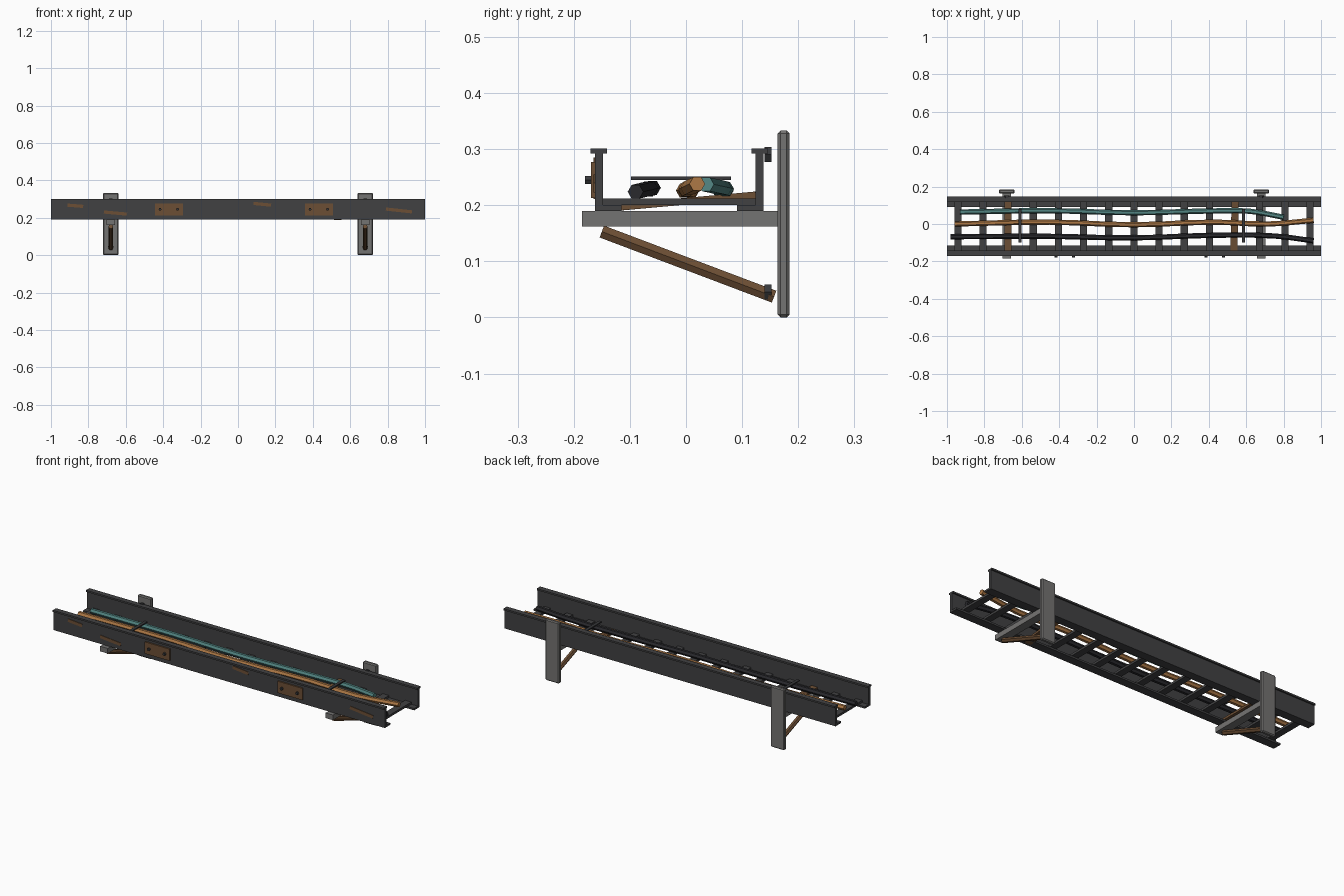
import bpy, bmesh, math
from mathutils import Matrix, Vector

if "Cube" in bpy.data.objects:
    bpy.data.objects.remove(bpy.data.objects["Cube"], do_unlink=True)


def material(name, rgb):
    m = bpy.data.materials.new(name)
    m.use_nodes = True
    m.diffuse_color = (*rgb, 1)
    bsdf = m.node_tree.nodes["Principled BSDF"]
    bsdf.inputs["Base Color"].default_value = (*rgb, 1)
    bsdf.inputs["Roughness"].default_value = 0.8
    return m


STEEL = material("dark_steel", (0.053, 0.053, 0.055))
GREY = material("bracket_grey", (0.175, 0.172, 0.168))
RUST = material("rust_brown", (0.152, 0.078, 0.035))
COPPER = material("copper_orange", (0.42, 0.19, 0.06))
TEAL = material("faded_teal", (0.085, 0.235, 0.225))
BLACK = material("cable_black", (0.023, 0.023, 0.027))
BOLT = material("bolt_dark", (0.038, 0.039, 0.042))


def finish(name, bm, mat):
    bmesh.ops.recalc_face_normals(bm, faces=bm.faces)
    me = bpy.data.meshes.new(name)
    bm.to_mesh(me)
    bm.free()
    me.materials.append(mat)
    ob = bpy.data.objects.new(name, me)
    bpy.context.collection.objects.link(ob)
    return ob


def box(name, centre, size, mat, rot=None):
    bm = bmesh.new()
    bmesh.ops.create_cube(bm, size=1, matrix=Matrix.Diagonal((*size, 1)))
    ob = finish(name, bm, mat)
    ob.location = centre
    if rot:
        ob.rotation_euler = rot
    return ob


def extrude(name, ring, offset, mat):
    """Extrude a closed ring of points along an offset."""
    bm = bmesh.new()
    face = bm.faces.new([bm.verts.new(p) for p in ring])
    new = bmesh.ops.extrude_face_region(bm, geom=[face])["geom"]
    verts = [v for v in new if isinstance(v, bmesh.types.BMVert)]
    bmesh.ops.translate(bm, verts=verts, vec=offset)
    return finish(name, bm, mat)


def hex_rod(name, start, end, radius, mat):
    """Six-sided rod lying in a plane of constant x."""
    start, axis = Vector(start), Vector(end) - Vector(start)
    side = Vector((1, 0, 0))
    up = side.cross(axis).normalized()
    angles = [math.radians(60 * k) for k in range(6)]
    ring = [start + radius * (side * math.cos(a) + up * math.sin(a)) for a in angles]
    return extrude(name, ring, axis, mat)


def cable(name, points, mat):
    """Six-sided tube through a few points."""
    cu = bpy.data.curves.new(name, "CURVE")
    cu.dimensions = "3D"
    cu.bevel_depth = 0.014
    cu.bevel_resolution = 1
    cu.resolution_u = 3
    cu.use_fill_caps = True
    cu.materials.append(mat)
    sp = cu.splines.new("BEZIER")
    sp.use_smooth = False
    sp.bezier_points.add(len(points) - 1)
    for bp, co in zip(sp.bezier_points, points):
        bp.co = co
        bp.handle_left_type = bp.handle_right_type = "AUTO"
    ob = bpy.data.objects.new(name, cu)
    bpy.context.collection.objects.link(ob)
    bpy.ops.object.select_all(action="DESELECT")
    ob.select_set(True)
    bpy.context.view_layer.objects.active = ob
    bpy.ops.object.convert(target="MESH")


# Side rails: channel profile in (y, z), mirrored across the tray
MID = -0.012
profile = [(-0.162, 0.19), (-0.115, 0.19), (-0.115, 0.20), (-0.148, 0.20),
           (-0.148, 0.292), (-0.141, 0.292), (-0.141, 0.301), (-0.170, 0.301),
           (-0.170, 0.292), (-0.162, 0.292)]
for name, flip in (("front_rail", 1), ("back_rail", -1)):
    ring = [(-1, MID + flip * (y - MID), z) for y, z in profile]
    extrude(name, ring, (2, 0, 0), STEEL)

# Rungs: two rusted, one of those hanging crooked
for i in range(15):
    x = -0.942 + i * 0.1345
    rusted, loose = i in (2, 11), i == 11
    box(f"rung_{i + 1}", (x, MID, 0.206), (0.038, 0.274, 0.012),
        RUST if rusted else STEEL, (0.09, 0, -0.03) if loose else None)

# Wall brackets: post, arm, brace and bolts
for side, x in (("right", -0.68), ("left", 0.68)):
    post = box(f"{side}_wall_post", (x, 0.174, 0.1665), (0.084, 0.021, 0.333), GREY)
    bev = post.modifiers.new("chamfer", "BEVEL")
    bev.width = 0.005
    bev.segments = 1
    box(f"{side}_arm", (x, -0.009, 0.176), (0.045, 0.352, 0.028), GREY)
    hex_rod(f"{side}_brace", (x, -0.150, 0.153), (x, 0.157, 0.037), 0.013, RUST)
    for level, z in (("lower", 0.045), ("upper", 0.290)):
        hex_rod(f"{side}_{level}_bolt", (x, 0.140, z), (x, 0.152, z), 0.0155, BOLT)

# Patch plates with bolts on the front rail
for side, x in (("right", -0.37), ("left", 0.432)):
    box(f"{side}_patch_plate", (x, -0.1655, 0.245), (0.15, 0.008, 0.064), RUST)
    for k in (-1, 1):
        bx = x + k * 0.047
        hex_rod(f"{side}_patch_bolt", (bx, -0.168, 0.245), (bx, -0.180, 0.245), 0.008, BOLT)

# Rust streaks on the front rail
for x, z, length, tilt in ((-0.87, 0.264, 0.085, 0.08), (-0.655, 0.225, 0.125, 0.09),
                           (0.13, 0.272, 0.095, 0.10), (0.86, 0.239, 0.14, 0.11)):
    box("rust_streak", (x, -0.1625, z), (length, 0.004, 0.017), RUST, (0, tilt, 0))

# Sagging cables
cable("teal_cable", [(-0.93, 0.064, 0.228), (-0.45, 0.071, 0.226), (0, 0.060, 0.226),
                     (0.43, 0.070, 0.228), (0.62, 0.068, 0.230), (0.8, 0.036, 0.237)], TEAL)
cable("copper_cable", [(-0.96, 0.0, 0.228), (-0.45, 0.010, 0.226), (0, -0.004, 0.226),
                       (0.43, 0.010, 0.228), (0.72, 0.0, 0.228), (0.96, 0.020, 0.238)], COPPER)
cable("black_cable", [(-0.98, -0.068, 0.230), (-0.45, -0.066, 0.228), (0, -0.074, 0.228),
                      (0.40, -0.061, 0.230), (0.75, -0.064, 0.230), (0.96, -0.090, 0.224)], BLACK)

# Flat straps over the cables
for side, x in (("right", -0.61), ("left", 0.585)):
    box(f"{side}_cable_strap", (x, -0.009, 0.248), (0.017, 0.178, 0.006), BOLT)
